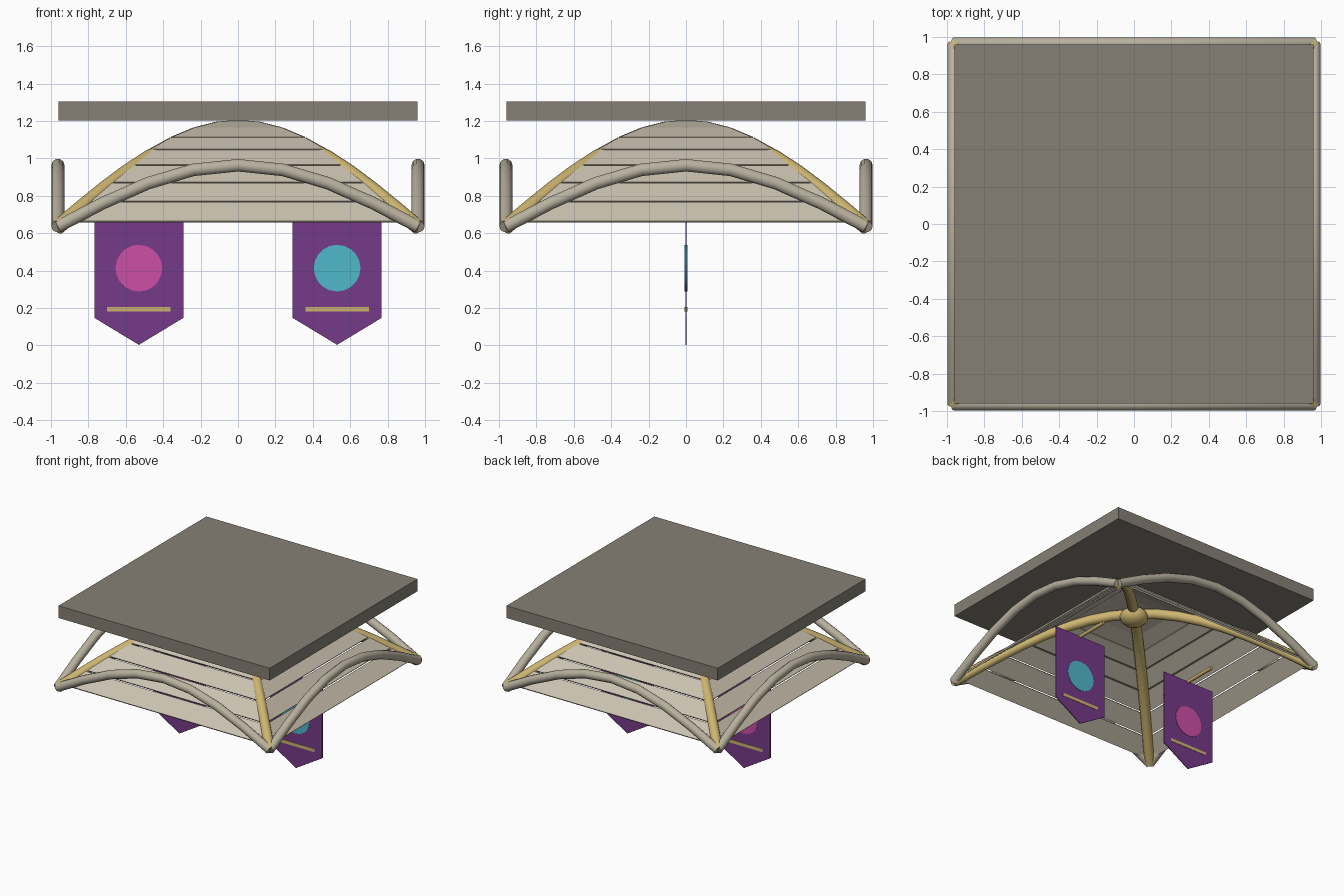
import bpy, bmesh, math
from mathutils import Vector, Matrix

if "Cube" in bpy.data.objects:
    bpy.data.objects.remove(bpy.data.objects["Cube"])


def material(name, hex_code):
    def lin(c):
        return c / 12.92 if c <= 0.04045 else ((c + 0.055) / 1.055) ** 2.4
    m = bpy.data.materials.new(name)
    rgb = [lin(int(hex_code[i:i + 2], 16) / 255) for i in (0, 2, 4)]
    m.diffuse_color = (*rgb, 1)
    m.use_nodes = True
    m.node_tree.nodes["Principled BSDF"].inputs["Base Color"].default_value = m.diffuse_color
    return m


SLAB = material("dark stone", "868075")
WEB = material("pale stone", "CBC2B0")
ARCH = material("mid stone", "B9B19F")
GOLD = material("gold", "CDB570")
PURPLE = material("purple cloth", "763A88")
PINK = material("pink", "CC4FA6")
CYAN = material("cyan", "4FB8CA")


def finish(name, bm, mat, smooth=False):
    bmesh.ops.recalc_face_normals(bm, faces=bm.faces)
    me = bpy.data.meshes.new(name)
    bm.to_mesh(me)
    bm.free()
    me.materials.append(mat)
    ob = bpy.data.objects.new(name, me)
    bpy.context.collection.objects.link(ob)
    if smooth:
        bpy.ops.object.select_all(action='DESELECT')
        ob.select_set(True)
        bpy.context.view_layer.objects.active = ob
        bpy.ops.object.shade_smooth_by_angle(angle=math.radians(50))
    return ob


def box(name, centre, size, mat):
    bm = bmesh.new()
    bmesh.ops.create_cube(bm, size=1, matrix=Matrix.Translation(centre) @ Matrix.Diagonal((*size, 1)))
    return finish(name, bm, mat)


def cylinder(name, centre, radius, depth, sides, axis, mat):
    bm = bmesh.new()
    turn = Matrix.Rotation(math.pi / 2, 4, axis)
    bmesh.ops.create_cone(bm, cap_ends=True, segments=sides, radius1=radius, radius2=radius,
                          depth=depth, matrix=Matrix.Translation(centre) @ turn)
    return finish(name, bm, mat, True)


def tube(name, points, side, radius, mat, sides=10):
    """Sweep a round section along a path lying in the vertical plane across 'side'."""
    bm = bmesh.new()
    pts = [Vector(p) for p in points]
    rings = []
    for i, p in enumerate(pts):
        tangent = (pts[min(i + 1, len(pts) - 1)] - pts[max(i - 1, 0)]).normalized()
        up = side.cross(tangent)
        ring = []
        for k in range(sides):
            a = 2 * math.pi * k / sides
            ring.append(bm.verts.new(p + radius * (math.cos(a) * side + math.sin(a) * up)))
        rings.append(ring)
    for r0, r1 in zip(rings, rings[1:]):
        for k in range(sides):
            j = (k + 1) % sides
            bm.faces.new((r0[k], r0[j], r1[j], r1[k]))
    bm.faces.new(rings[0])
    bm.faces.new(rings[-1])
    return finish(name, bm, mat, True)


def rise(t, low, high):
    return low + (high - low) * math.cos(math.pi / 2 * t)


# ceiling slab
box("ceiling_slab", (0, 0, 1.253), (1.92, 1.92, 0.1), SLAB)

# four edge arches
E = 0.963
for n in range(4):
    rot = Matrix.Rotation(n * math.pi / 2, 3, 'Z')
    path = [rot @ Vector((E * u / 4, -E, rise(u / 4, 0.635, 0.963))) for u in range(-4, 5)]
    tube(f"edge_arch_{n + 1}", path, rot @ Vector((0, 1, 0)), 0.035, ARCH)

# two crossing diagonal ribs
for n, s in enumerate((1, -1)):
    path = [(E * u / 8, s * E * u / 8, rise(abs(u) / 8, 0.632, 1.155)) for u in range(-8, 9)]
    tube(f"diagonal_rib_{n + 1}", path, Vector((-s, 1, 0)).normalized(), 0.04, GOLD)

# central boss
bm = bmesh.new()
bmesh.ops.create_uvsphere(bm, u_segments=12, v_segments=8, radius=0.11,
                          matrix=Matrix.Translation((0, 0, 1.125)) @ Matrix.Diagonal((1, 1, 0.65, 1)))
finish("central_boss", bm, GOLD, True)

# vault webs: flat courses of stone on each side, with narrow joints
STEPS = [0.96, 0.84, 0.72, 0.60, 0.48, 0.36, 0.24, 0.12, 0.0]
for n in range(4):
    rot = Matrix.Rotation(n * math.pi / 2, 3, 'Z')
    bm = bmesh.new()
    for a, b in zip(STEPS, STEPS[1:]):
        za, zb = rise(a / 0.96, 0.663, 1.206), rise(b / 0.96, 0.663, 1.206)
        d = Vector((0, a - b, zb - za)).normalized()
        normal = Vector((0, -d.z, d.y))
        gap = 0.005 if a > 0.45 else 0.001
        lo = Vector((0, -a, za)) + d * gap
        hi = Vector((0, -b, zb)) - d * gap
        ends = []
        for p in (lo, hi):
            half = max(-p.y - 0.007, 0.002)
            ends += [(p, half)]
        quad = [Vector((sx * h, p.y, p.z)) for p, h, sx in
                ((*ends[0], -1), (*ends[0], 1), (*ends[1], 1), (*ends[1], -1))]
        outer = [bm.verts.new(rot @ q) for q in quad]
        inner = [bm.verts.new(rot @ (q - normal * 0.014)) for q in quad]
        bm.faces.new(outer)
        bm.faces.new(inner[::-1])
        for k in range(4):
            j = (k + 1) % 4
            bm.faces.new((outer[k], inner[k], inner[j], outer[j]))
    finish(f"vault_web_{n + 1}", bm, WEB)

# hanging banners with emblem disc, stripe and rod
for label, x, colour in (("left", -0.53, PINK), ("right", 0.53, CYAN)):
    bm = bmesh.new()
    outline = [(-0.238, 0.76), (-0.238, 0.147), (0, 0.003), (0.238, 0.147), (0.238, 0.76)]
    face = bm.faces.new([bm.verts.new((x + px, -0.004, pz)) for px, pz in outline])
    ext = bmesh.ops.extrude_face_region(bm, geom=[face])
    bmesh.ops.translate(bm, vec=(0, 0.008, 0),
                        verts=[v for v in ext["geom"] if isinstance(v, bmesh.types.BMVert)])
    finish(f"{label}_banner", bm, PURPLE)
    cylinder(f"{label}_banner_disc", (x, 0, 0.413), 0.125, 0.015, 20, 'X', colour)
    box(f"{label}_banner_stripe", (x, 0, 0.193), (0.34, 0.014, 0.026), GOLD)
    cylinder(f"{label}_banner_rod", (x, 0, 0.76), 0.014, 0.55, 8, 'X', GOLD)
